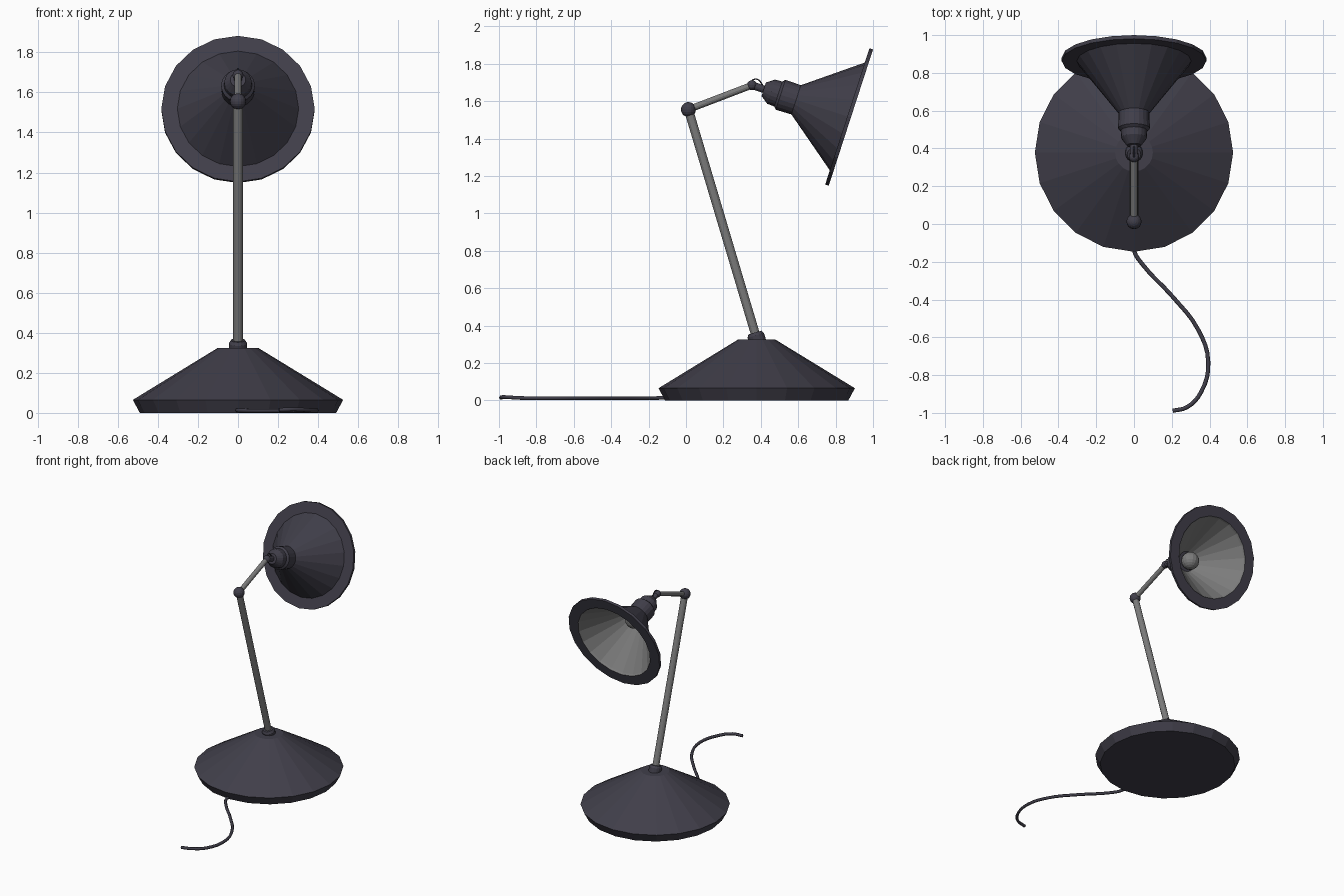
import bpy, bmesh, math
from mathutils import Vector, Matrix

if "Cube" in bpy.data.objects:
    bpy.data.objects.remove(bpy.data.objects["Cube"])


def material(name, rgb):
    m = bpy.data.materials.new(name)
    m.diffuse_color = (*rgb, 1)
    m.use_nodes = True
    m.node_tree.nodes["Principled BSDF"].inputs["Base Color"].default_value = m.diffuse_color
    return m


DARK = material("dark slate", (0.052, 0.049, 0.068))
GREY = material("grey metal", (0.20, 0.20, 0.20))


def finish(bm, name, mats):
    bmesh.ops.recalc_face_normals(bm, faces=bm.faces)
    me = bpy.data.meshes.new(name)
    bm.to_mesh(me)
    bm.free()
    for m in mats:
        me.materials.append(m)
    ob = bpy.data.objects.new(name, me)
    bpy.context.collection.objects.link(ob)
    return ob


def lathe(name, profile, origin, direction, sides, mat, closed=False, inner=None):
    """Spin (radius, height) points around a direction lying in the yz plane.
    Profile segments listed in inner get the grey material."""
    bm = bmesh.new()
    rings = [[bm.verts.new((r * math.cos(2 * math.pi * i / sides),
                            r * math.sin(2 * math.pi * i / sides), h))
              for i in range(sides)] for r, h in profile]
    pairs = list(zip(rings, rings[1:] + rings[:1]))
    if not closed:
        pairs.pop()
        bm.faces.new(rings[0])
        bm.faces.new(rings[-1])
    for k, (a, b) in enumerate(pairs):
        for i in range(sides):
            j = (i + 1) % sides
            f = bm.faces.new((a[i], a[j], b[j], b[i]))
            f.material_index = 1 if inner and k in inner else 0
    d = Vector(direction).normalized()
    rot = Matrix.Rotation(math.atan2(-d.y, d.z), 4, 'X')
    bm.transform(Matrix.Translation(origin) @ rot)
    return finish(bm, name, [mat, GREY] if inner else [mat])


def rod(name, a, b, r, mat, sides=12):
    a, b = Vector(a), Vector(b)
    return lathe(name, [(r, 0), (r, (b - a).length)], a, b - a, sides, mat)


def ball(name, pos, r, mat, u=16, v=10):
    bm = bmesh.new()
    bmesh.ops.create_uvsphere(bm, u_segments=u, v_segments=v, radius=r,
                              matrix=Matrix.Translation(pos))
    return finish(bm, name, [mat])


def wire(name, pts, r, mat):
    cu = bpy.data.curves.new(name, 'CURVE')
    cu.dimensions = '3D'
    cu.bevel_depth = r
    cu.bevel_resolution = 1
    cu.resolution_u = 4
    cu.use_fill_caps = True
    sp = cu.splines.new('BEZIER')
    sp.bezier_points.add(len(pts) - 1)
    for bp, p in zip(sp.bezier_points, pts):
        bp.co = p
        bp.handle_left_type = bp.handle_right_type = 'AUTO'
    cu.materials.append(mat)
    ob = bpy.data.objects.new(name, cu)
    bpy.context.collection.objects.link(ob)


# Base and its arm socket
FOOT = Vector((0, 0.378, 0.33))
ELBOW = Vector((0, 0.013, 1.555))
WRIST = Vector((0, 0.353, 1.685))
lathe("base", [(0.49, 0), (0.525, 0.065), (0.10, 0.325)],
      (0, 0.378, 0), (0, 0, 1), 20, DARK)
lathe("base_socket", [(0.046, -0.02), (0.046, 0.018), (0.036, 0.034)],
      FOOT, ELBOW - FOOT, 16, DARK)

# Arms and ball joints
rod("lower_arm", FOOT, ELBOW, 0.024, GREY)
rod("upper_arm", ELBOW, WRIST, 0.018, GREY)
ball("elbow_joint", ELBOW, 0.04, DARK)
ball("wrist_joint", WRIST, 0.027, DARK)

# Lamp head, measured backwards from the rim centre
TILT = math.radians(18)
RIM = Vector((0, 0.872, 1.515))
BACK = Vector((0, -math.cos(TILT), math.sin(TILT)))
lathe("shade", [(0.082, 0.298), (0.303, 0.01), (0.383, 0.01), (0.383, -0.01),
                (0.303, -0.01), (0.296, 0.004), (0.074, 0.292)],
      RIM, BACK, 20, DARK, closed=True, inner={4, 5})
lathe("bulb_socket", [(0.082, 0.293), (0.084, 0.385), (0.07, 0.398),
                      (0.068, 0.438), (0.038, 0.48)], RIM, BACK, 20, DARK)
rod("wrist_stem", RIM + BACK * 0.47, WRIST, 0.02, DARK)
ball("bulb", RIM + BACK * 0.25, 0.065, GREY)

# Small wire loop across the wrist, and the power cord
wire("wrist_wire", [(0, 0.345, 1.695), (0, 0.36, 1.715), (0, 0.385, 1.715),
                    (0, 0.405, 1.692), (0, 0.425, 1.66)], 0.004, DARK)
wire("power_cord", [(0, -0.09, 0.014), (0, -0.14, 0.013), (0.05, -0.22, 0.011),
                    (0.2, -0.38, 0.011), (0.34, -0.56, 0.012),
                    (0.393, -0.73, 0.012), (0.355, -0.89, 0.013),
                    (0.28, -0.97, 0.018), (0.205, -0.989, 0.015)], 0.011, DARK)
